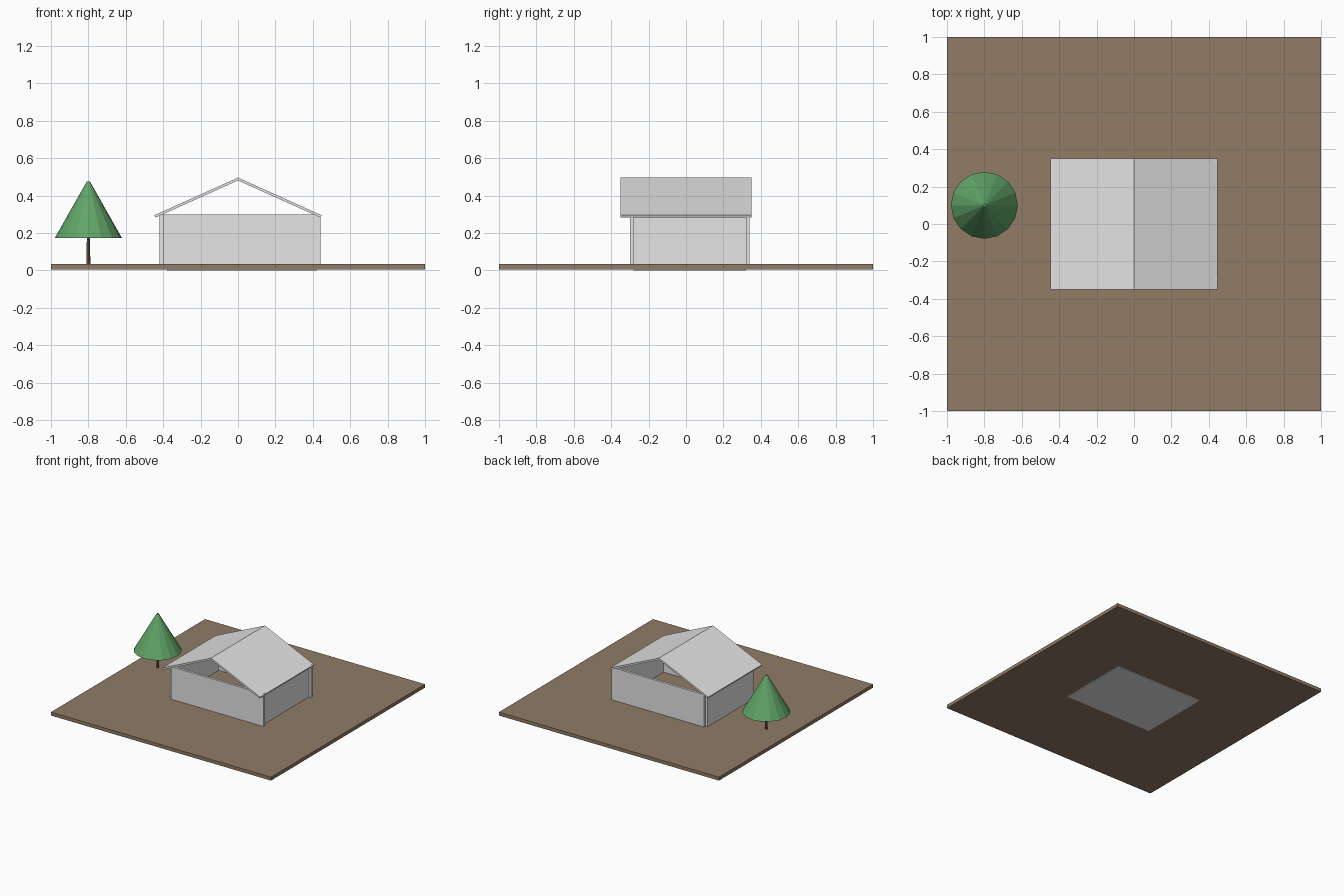
import bpy
import bmesh
from math import atan2, cos, sin

if "Cube" in bpy.data.objects:
    bpy.data.objects.remove(bpy.data.objects["Cube"], do_unlink=True)


def material(name, rgb):
    mat = bpy.data.materials.new(name)
    mat.use_nodes = True
    color = (*rgb, 1)
    mat.diffuse_color = color
    mat.node_tree.nodes["Principled BSDF"].inputs["Base Color"].default_value = color
    return mat


earth = material("earth brown", (0.28, 0.20, 0.13))
plaster = material("light grey", (0.78, 0.78, 0.78))
leaf = material("leaf green", (0.12, 0.38, 0.14))
bark = material("bark brown", (0.17, 0.12, 0.08))


def finish(name, bm, mat):
    bmesh.ops.recalc_face_normals(bm, faces=bm.faces)
    mesh = bpy.data.meshes.new(name)
    bm.to_mesh(mesh)
    bm.free()
    mesh.materials.append(mat)
    obj = bpy.data.objects.new(name, mesh)
    bpy.context.collection.objects.link(obj)
    return obj


def box(name, low, high, mat):
    bm = bmesh.new()
    bmesh.ops.create_cube(bm, size=1)
    for v in bm.verts:
        v.co = [high[i] if v.co[i] > 0 else low[i] for i in range(3)]
    return finish(name, bm, mat)


def cone(name, x, y, bottom, top, r_bottom, r_top, sides, mat):
    bm = bmesh.new()
    bmesh.ops.create_cone(bm, cap_ends=True, segments=sides, radius1=r_bottom,
                          radius2=r_top, depth=top - bottom)
    bmesh.ops.translate(bm, verts=bm.verts, vec=(x, y, (top + bottom) / 2))
    return finish(name, bm, mat)


# Ground plate and the floor slab showing beneath it
box("ground", (-1, -1, 0.005), (1, 1, 0.033), earth)
box("floor", (-0.38, -0.28, 0), (0.42, 0.32, 0.02), plaster)

# Walls: long ones front and back, short ones between them
WALL_TOP = 0.3
for name, y in (("front_wall", -0.30), ("back_wall", 0.32)):
    box(name, (-0.40, y, 0.02), (0.44, y + 0.02, WALL_TOP), plaster)
for name, x in (("right_wall", -0.42), ("left_wall", 0.40)):
    box(name, (x, -0.28, 0.02), (x + 0.02, 0.32, WALL_TOP), plaster)

# Roof slabs: a sloped profile extruded in depth, gables left open
RIDGE, EAVE, REACH, THICK = 0.496, 0.295, 0.447, 0.014
slope = atan2(RIDGE - EAVE, REACH)
for name, side in (("left_roof", 1), ("right_roof", -1)):
    profile = [(0, RIDGE), (REACH, EAVE),
               (REACH - THICK * sin(slope), EAVE - THICK * cos(slope)),
               (0, RIDGE - THICK / cos(slope))]
    bm = bmesh.new()
    face = bm.faces.new([bm.verts.new((side * x, -0.35, z)) for x, z in profile])
    grown = bmesh.ops.extrude_face_region(bm, geom=[face])["geom"]
    moved = [g for g in grown if isinstance(g, bmesh.types.BMVert)]
    bmesh.ops.translate(bm, verts=moved, vec=(0, 0.70, 0))
    finish(name, bm, plaster)

# Tree
cone("tree_trunk", -0.8, 0.1, 0.02, 0.19, 0.011, 0.008, 8, bark)
cone("tree_crown", -0.8, 0.1, 0.174, 0.476, 0.179, 0.008, 16, leaf)
